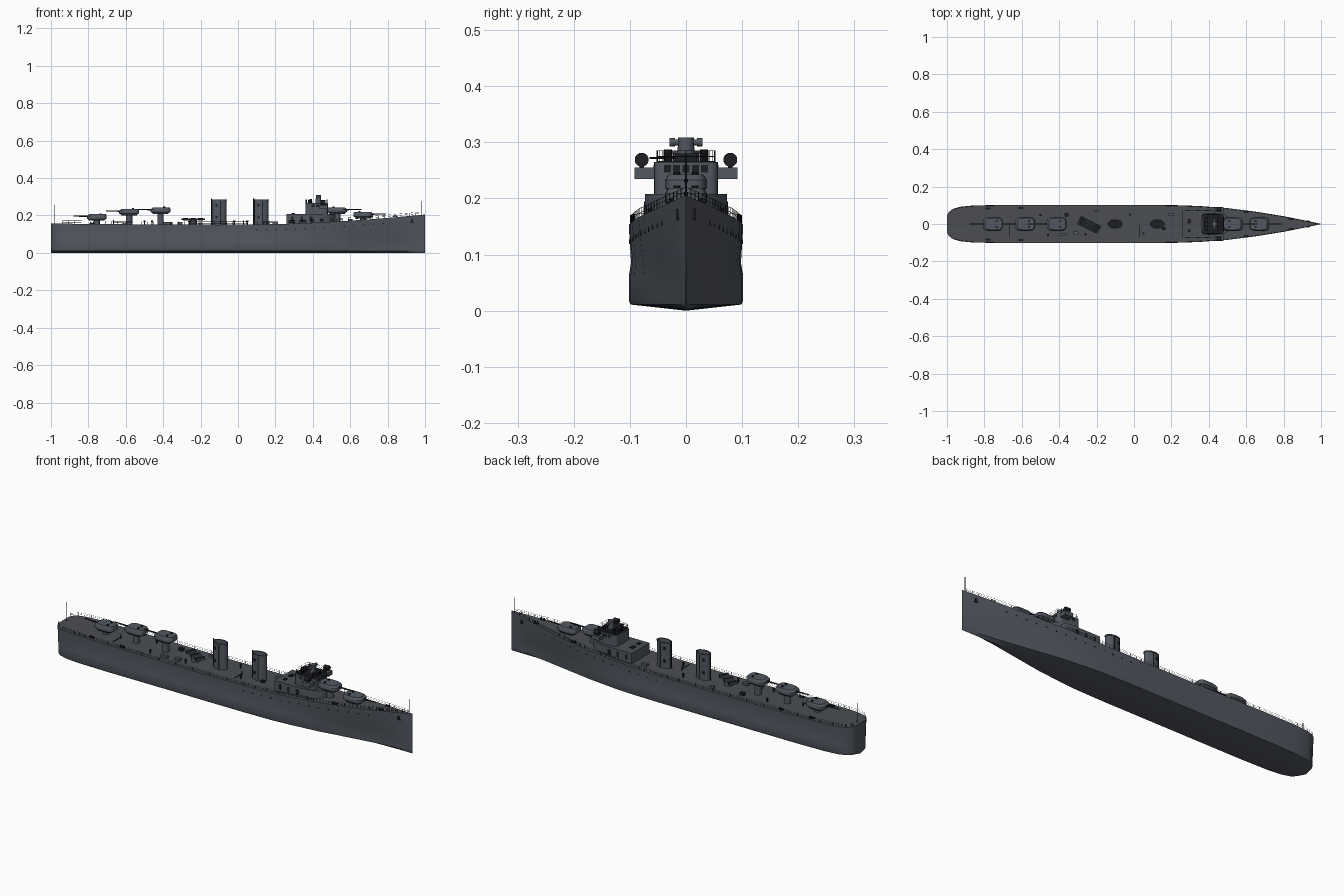
import bpy, bmesh, math
from mathutils import Vector, Matrix

if "Cube" in bpy.data.objects:
    bpy.data.objects.remove(bpy.data.objects["Cube"])


def material(name, rgb):
    m = bpy.data.materials.new(name)
    m.use_nodes = True
    m.diffuse_color = (*rgb, 1)
    bsdf = m.node_tree.nodes["Principled BSDF"]
    bsdf.inputs["Base Color"].default_value = (*rgb, 1)
    bsdf.inputs["Roughness"].default_value = 0.8
    return m


GREY = material("hull grey", (0.085, 0.097, 0.118))
DECK = material("deck grey", (0.07, 0.076, 0.086))
DARK = material("dark fittings", (0.012, 0.013, 0.016))


class Part:
    """Collects simple solids into one named object."""

    def __init__(self, name, *mats):
        self.name, self.mats, self.bm = name, mats, bmesh.new()

    def loft(self, rings):
        loops = [[self.bm.verts.new(p) for p in r] for r in rings]
        n = len(loops[0])
        for a, b in zip(loops, loops[1:]):
            for i in range(n):
                j = (i + 1) % n
                self.bm.faces.new((a[i], a[j], b[j], b[i]))
        self.bm.faces.new(loops[0][::-1])
        self.bm.faces.new(loops[-1])
        return self

    def box(self, x, y, z, sx, sy, sz, turn=0):
        m = Matrix.Translation((x, y, z)) @ Matrix.Rotation(turn, 4, 'Z') @ Matrix.Diagonal((sx, sy, sz, 1))
        bmesh.ops.create_cube(self.bm, size=1, matrix=m)
        return self

    def rod(self, a, b, r, n=6, r2=None):
        a, b = Vector(a), Vector(b)
        d = b - a
        m = Matrix.Translation((a + b) / 2) @ d.to_track_quat('Z', 'Y').to_matrix().to_4x4()
        bmesh.ops.create_cone(self.bm, cap_ends=True, segments=n, radius1=r,
                              radius2=r if r2 is None else r2, depth=d.length, matrix=m)
        return self

    def finish(self, rule=None):
        bmesh.ops.recalc_face_normals(self.bm, faces=self.bm.faces)
        if rule:
            for f in self.bm.faces:
                f.material_index = rule(f)
        me = bpy.data.meshes.new(self.name)
        self.bm.to_mesh(me)
        self.bm.free()
        for m in self.mats:
            me.materials.append(m)
        ob = bpy.data.objects.new(self.name, me)
        bpy.context.collection.objects.link(ob)
        made.append(ob)


made = []


def oval(cx, a, b, z, p=1.0, n=32):
    """Superellipse outline; a small p gives a rounded rectangle."""
    def e(v):
        return math.copysign(abs(v) ** p, v) if abs(v) > 1e-6 else 0
    angles = [math.tau * i / n for i in range(n)]
    return [(cx + a * e(math.cos(t)), b * e(math.sin(t)), z) for t in angles]


# Hull lines: station, half width at deck, half width low down
LINES = [(-1, .045, .04), (-.99, .064, .058), (-.97, .08, .076), (-.93, .092, .09), (-.86, .099, .098),
         (-.7, .102, .102), (.1, .102, .102), (.25, .1, .099), (.35, .096, .092), (.5, .085, .075),
         (.65, .066, .05), (.8, .042, .025), (.9, .022, .011), (1, .001, .001)]
SHEER = [(-1, .157), (-.5, .152), (0, .15), (.3, .156), (.6, .172), (.8, .187), (1, .205)]


def lookup(table, x, col=1):
    for a, b in zip(table, table[1:]):
        if x <= b[0]:
            t = (x - a[0]) / (b[0] - a[0])
            return a[col] + t * (b[col] - a[col])
    return table[-1][col]


def deck(x):
    return lookup(SHEER, x)


def half(x):
    return lookup(LINES, x)


def waist(x):
    return .48 * (half(x) + lookup(LINES, x, 2))


def side(x, z):
    """Half width of the topside plating at height z."""
    t = (z - .085) / (deck(x) - .085)
    return waist(x) + t * (half(x) - waist(x))


stations = sorted({r[0] for r in LINES} | {-.4, -.1, .42, .57, .72, .95})
rings = []
for x in stations:
    low = lookup(LINES, x, 2)
    pts = [(0, 0), (.97 * low, .011), (low, .018), (low, .062), (waist(x), .085), (half(x), deck(x))]
    rings.append([(x, y, z) for y, z in pts] + [(x, -y, z) for y, z in pts[:0:-1]])
Part("hull", GREY, DECK).loft(rings).finish(lambda f: int(f.normal.z > .7))

# Portholes, anchors and mooring fittings
ports, anchors, bollards = Part("portholes", DARK), Part("anchors", DARK), Part("bollards", DARK)
for s in (1, -1):
    for i in range(14):
        x = .1 + i * .052
        z = deck(x) - .029
        y = side(x, z)
        ports.rod((x, s * (y - .004), z), (x, s * (y + .001), z), .004, 10)
    y = side(.93, .172)
    anchors.box(.93, s * y, .172, .012, .006, .018).box(.93, s * y, .163, .02, .005, .005)
    for x, y in ((-.78, .083), (-.605, .085), (.6, .064), (.84, .026)):
        bollards.box(x, s * y, deck(x) + .002, .026, .01, .004)
        for dx in (-.008, .008):
            bollards.rod((x + dx, s * y, deck(x)), (x + dx, s * y, deck(x) + .01), .004, 8)
for p in (ports, anchors, bollards):
    p.finish()

# Deck edge railing and flagpoles
rail = Part("deck_railing", DARK)
xs = [-.995] + [-.97 + i * .0325 for i in range(61)]
for s in (1, -1):
    line = [Vector((x, s * max(half(x) - .003, 0), deck(x))) for x in xs]
    for a, b in zip(line, line[1:]):
        rail.rod(a, a + Vector((0, 0, .016)), .0007, 4)
        for h in (.008, .016):
            rail.rod(a + Vector((0, 0, h)), b + Vector((0, 0, h)), .0005, 4)
rail.finish()
Part("flagpoles", DARK).rod((-.982, 0, .155), (-.982, 0, .255), .0018).rod((.982, 0, .2), (.982, 0, .277), .0018).finish()


# Gun turrets: rounded shield, pedestal, barrel, roof hatches
def turret(name, x, z, aim, reach):
    p = Part(name + "_turret", GREY)
    p.loft([oval(x, .04, .03, z, .5), oval(x, .046, .034, z + .008, .5), oval(x, .053, .037, z + .01, .5),
            oval(x, .053, .037, z + .025, .5), oval(x - aim * .004, .045, .031, z + .035, .5)])
    p.rod((x, 0, deck(x) - .002), (x, 0, z + .002), .017, 20)
    p.finish()
    h = z + .023
    g = Part(name + "_gun", DARK).rod((x + aim * .03, 0, h), (x + aim * reach, 0, h + .002), .0042, 10, .0026)
    for y in (-.016, .016):
        g.rod((x - aim * .02, y, z + .033), (x - aim * .02, y, z + .039), .006, 10)
    g.finish()


turret("aft_lower", -.755, .172, -1, .125)
turret("aft_middle", -.582, .2, -1, .125)
turret("aft_upper", -.414, .208, -1, .155)
turret("fore_upper", .53, .208, 1, .13)
turret("fore_lower", .67, .184, 1, .12)

# Funnels with open tops, steam pipe, ladder and vents
for name, x in (("aft", -.1), ("fore", .125)):
    z0, top = deck(x) - .002, .285
    Part(name + "_funnel", GREY, DARK).loft([
        oval(x, .038, .023, z0), oval(x, .038, .023, top - .006), oval(x, .04, .025, top - .005),
        oval(x, .04, .025, top), oval(x, .035, .02, top), oval(x, .035, .02, top - .02)]).finish(
        lambda f: int(f.calc_center_median().z < .28 and f.normal.z > .5))
    fit = Part(name + "_funnel_fittings", DARK)
    fit.rod((x - .041, 0, z0), (x - .041, 0, .291), .003, 8)
    for s in (1, -1):
        fit.box(x + .006, s * .0225, .217, .007, .003, .125)
        for z in (.19, .255):
            fit.box(x - .015, s * .022, z, .011, .004, .014)
    fit.finish()

# Forward deckhouse with rounded front
front = [math.pi * (i / 16 - .5) for i in range(17)]
plan = [(.4 + .12 * math.cos(t), .073 * math.sin(t)) for t in front] + [(.26, .073), (.26, -.073)]
house = Part("deckhouse", GREY, DECK)
house.loft([[(x, y, z) for x, y in plan] for z in (.15, .208)])
house.finish(lambda f: int(f.normal.z > .7))
hatches = Part("deckhouse_hatches", DARK).box(.295, .015, .21, .018, .025, .006).box(.295, -.035, .21, .014, .018, .006)
for s in (1, -1):
    for x in (.29, .34, .39):
        hatches.box(x, s * .0735, .182, .014, .002, .026)
hatches.finish()

# Bridge tower, windows and open top
Part("bridge", GREY).loft([oval(.42, .06, .057, z, .25) for z in (.2, .265)]).finish()
Part("bridge_floor", DARK).loft([oval(.42, .055, .052, z, .25) for z in (.264, .267)]).finish()
win = Part("bridge_windows", DARK)
for i in range(5):
    win.box(.4795, (i - 2) * .0165, .253, .004, .0125, .013)
for s in (1, -1):
    for x in (.4, .425, .45):
        win.box(x, s * .0565, .253, .016, .003, .013)
win.finish()
rail = Part("bridge_railing", DARK)
loop = [Vector(v) for v in oval(.42, .057, .052, .265, .25)]
for i, a in enumerate(loop):
    b = loop[(i + 1) % len(loop)]
    if i % 2 == 0:
        rail.rod(a, a + Vector((0, 0, .02)), .0008, 4)
    for h in (.01, .02):
        rail.rod(a + Vector((0, 0, h)), b + Vector((0, 0, h)), .0007, 4)
rail.finish()

# Bridge wings carrying searchlights
wings, lamps = Part("bridge_wings", GREY), Part("searchlights", DARK)
for s in (1, -1):
    wings.box(.455, s * .074, .245, .045, .036, .02)
    lamps.rod((.455, s * .079, .254), (.455, s * .079, .262), .004, 8)
    lamps.rod((.442, s * .079, .269), (.468, s * .079, .269), .0125, 18)
wings.finish()
lamps.finish()

# Rangefinder and bridge equipment
finder = Part("rangefinder", GREY).rod((.43, 0, .264), (.43, 0, .292), .015, 20)
finder.rod((.43, -.022, .3), (.43, .022, .3), .0055, 12).rod((.43, 0, .29), (.43, 0, .309), .014, 16)
for s in (1, -1):
    finder.rod((.43, s * .02, .3), (.43, s * .029, .3), .0075, 14)
finder.finish()
kit = Part("bridge_equipment", DARK).box(.455, 0, .273, .016, .04, .014).box(.385, 0, .275, .02, .03, .018)
for s in (1, -1):
    kit.rod((.39, s * .032, .265), (.39, s * .032, .287), .007, 10)
    kit.rod((.45, s * .03, .265), (.45, s * .03, .28), .005, 10)
kit.rod((.4, -.065, .272), (.4, -.02, .272), .002, 6).finish()

# Trainable torpedo tubes
turn = math.radians(-27)
along, across = Vector((math.cos(turn), math.sin(turn), 0)), Vector((-math.sin(turn), math.cos(turn), 0))
mid = Vector((-.24, -.005, .18))
tubes = Part("torpedo_tubes", GREY)
for i in range(4):
    c = mid + across * (i - 1.5) * .0115
    tubes.rod(c - along * .06, c + along * .06, .0052, 10)
tubes.rod((mid.x, mid.y, .148), mid, .02, 18).finish()
bands = Part("torpedo_tube_bands", DARK)
for d in (-.045, 0, .045):
    c = mid + along * d
    bands.box(c.x, c.y, c.z, .006, .05, .013, turn)
bands.finish()

# Deck lockers, vents and booms
boxes = Part("deck_lockers", GREY)
for x, y, sx, sy in ((-.38, -.058, .036, .014), (-.31, -.05, .028, .018), (-.2, .07, .02, .012), (.2, .05, .03, .016)):
    boxes.box(x, y, deck(x) + .006, sx, sy, .014)
boxes.finish()
vents = Part("vents_and_booms", DARK).box(-.36, .05, .158, .022, .018, .014).box(.16, -.024, .156, .018, .014, .012)
for x, y in ((-.26, -.055), (-.5, .048), (-.46, -.06), (-.02, .05), (.05, -.05)):
    vents.rod((x, y, .148), (x, y, .168), .0035, 8).rod((x, y, .166), (x, y, .172), .006, 8)
for x in (.03, -.665):
    vents.rod((x, -.01, deck(x) + .008), (x, -.07, deck(x) + .008), .002)
    vents.rod((x, -.01, deck(x)), (x, -.01, deck(x) + .022), .0025)
vents.finish()

# Smooth shading with sharp edges kept
bpy.ops.object.select_all(action='DESELECT')
for ob in made:
    ob.select_set(True)
bpy.context.view_layer.objects.active = made[0]
bpy.ops.object.shade_smooth_by_angle(angle=math.radians(32))
